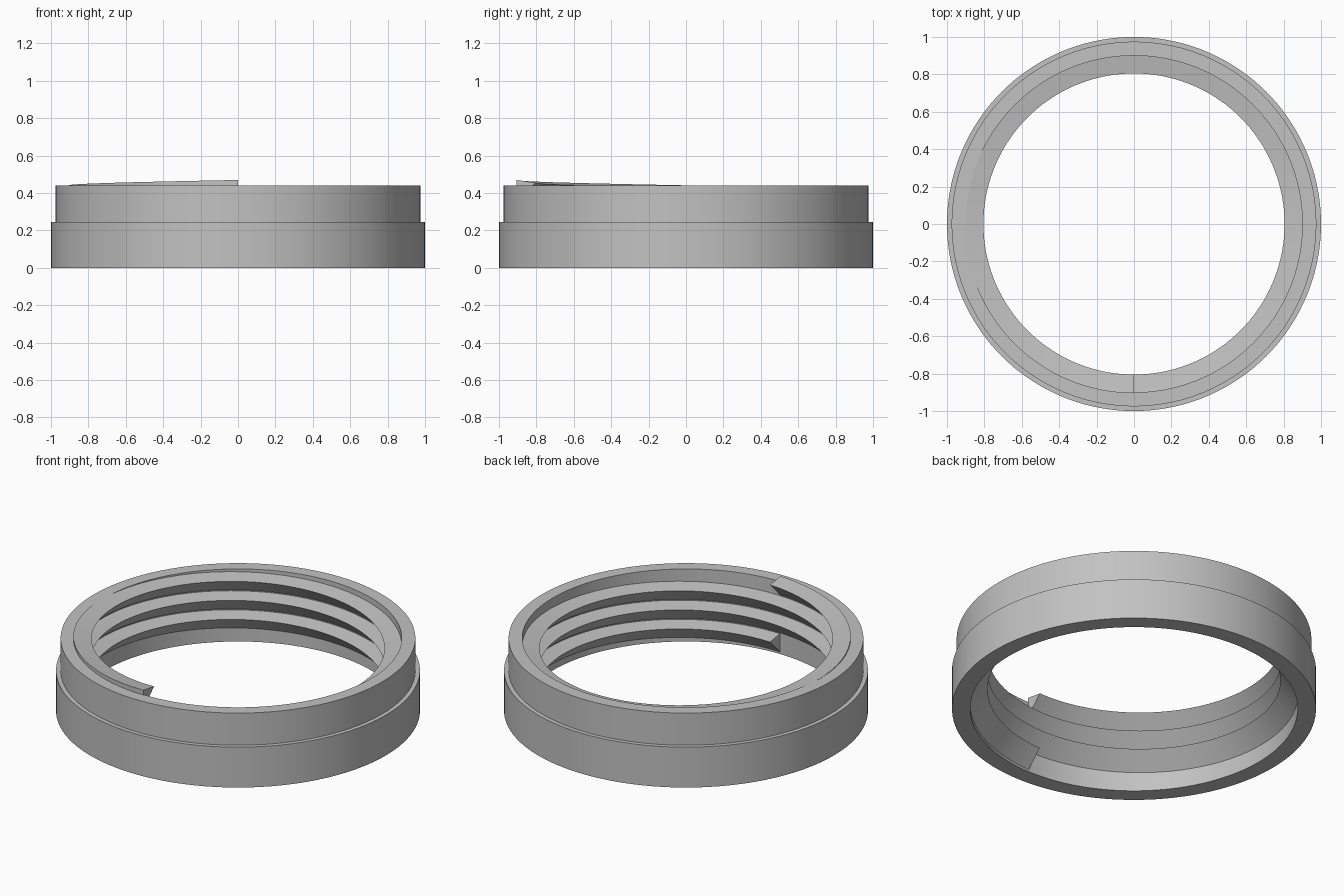
import bpy
import bmesh
from math import cos, sin, pi, radians

cube = bpy.data.objects.get("Cube")
if cube:
    bpy.data.objects.remove(cube, do_unlink=True)

SEGMENTS = 144
PITCH = 0.1155
TURNS = 3
ROOT, CREST = 0.905, 0.805
THREAD_TOP = 0.47

# Plain grey material
grey = bpy.data.materials.new("plain grey")
grey.use_nodes = True
colour = (0.54, 0.54, 0.54, 1)
grey.diffuse_color = colour
grey.node_tree.nodes["Principled BSDF"].inputs["Base Color"].default_value = colour


def sweep(name, profile, steps, start=0.0, rise=0.0, closed=True):
    """Turn an (r, z) profile round the z axis, with an optional rise per step."""
    bm = bmesh.new()
    sections = []
    for i in range(steps if closed else steps + 1):
        a = start + 2 * pi * i / SEGMENTS
        sections.append([bm.verts.new((r * cos(a), r * sin(a), z + rise * i))
                         for r, z in profile])
    n = len(profile)
    for i in range(steps):
        s, t = sections[i], sections[(i + 1) % len(sections)]
        for j in range(n):
            k = (j + 1) % n
            bm.faces.new((s[j], t[j], t[k], s[k]))
    if not closed:
        bm.faces.new(sections[0])
        bm.faces.new(sections[-1])
    bmesh.ops.recalc_face_normals(bm, faces=bm.faces)
    mesh = bpy.data.meshes.new(name)
    bm.to_mesh(mesh)
    bm.free()
    mesh.materials.append(grey)
    obj = bpy.data.objects.new(name, mesh)
    bpy.context.collection.objects.link(obj)
    bpy.ops.object.select_all(action="DESELECT")
    obj.select_set(True)
    bpy.context.view_layer.objects.active = obj
    bpy.ops.object.shade_smooth_by_angle(angle=radians(25))
    return obj


# Stepped outer collar with a straight bore
sweep("collar", [(0.9, 0), (1, 0), (1, 0.245), (0.975, 0.245),
                 (0.975, 0.44), (0.9, 0.44)], SEGMENTS)

# Buttress thread climbing the bore, starting and ending at the front
top = THREAD_TOP - TURNS * PITCH
sweep("inner_thread", [(ROOT, top), (CREST, top - 0.015), (ROOT, top - PITCH)],
      TURNS * SEGMENTS, start=-pi / 2, rise=PITCH / SEGMENTS, closed=False)
